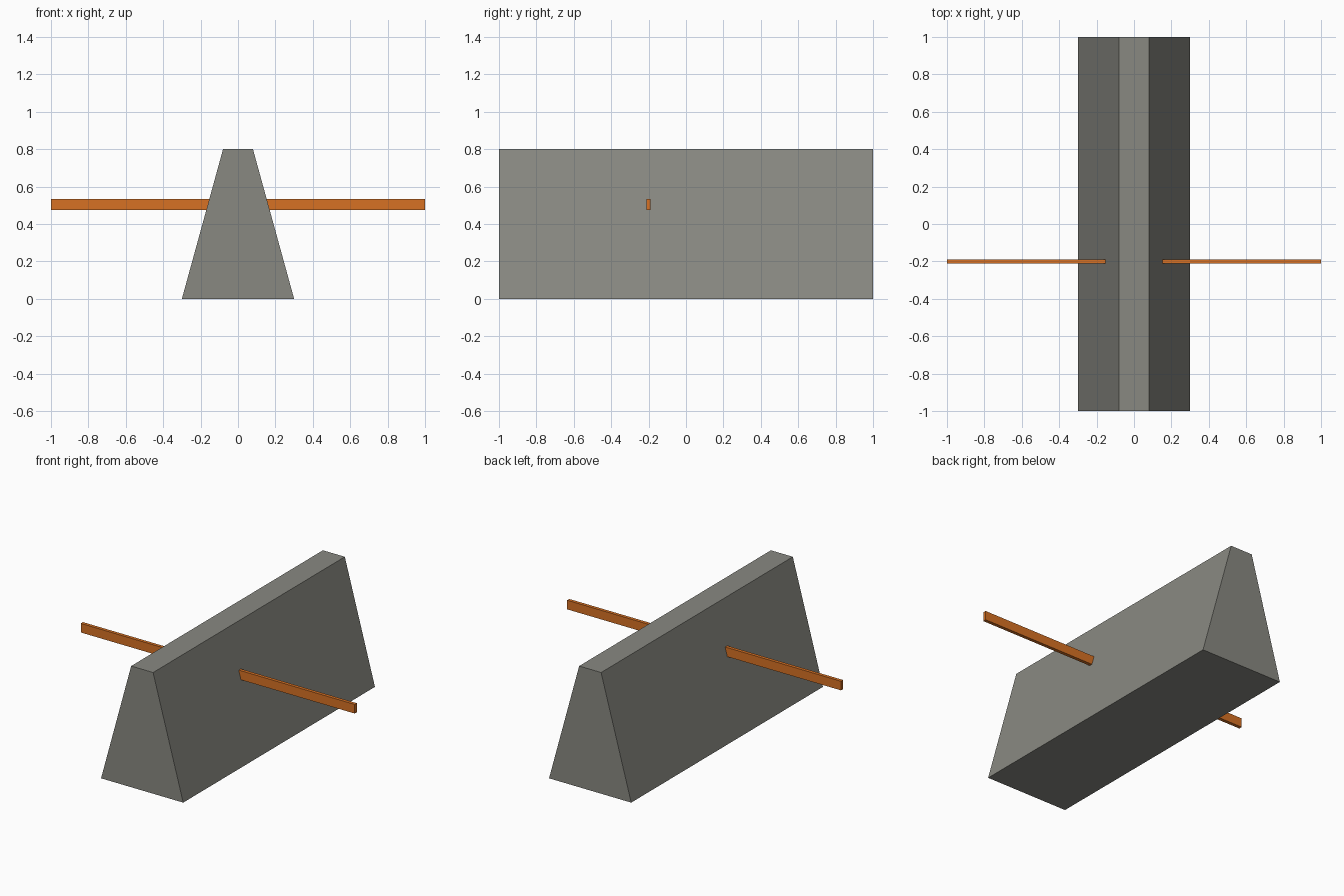
import bpy
import bmesh

if "Cube" in bpy.data.objects:
    bpy.data.objects.remove(bpy.data.objects["Cube"])


def material(name, rgb):
    mat = bpy.data.materials.new(name)
    mat.diffuse_color = (*rgb, 1.0)
    mat.use_nodes = True
    mat.node_tree.nodes["Principled BSDF"].inputs["Base Color"].default_value = mat.diffuse_color
    return mat


def extrude_profile(name, profile, y0, y1, mat):
    """Extrude an (x, z) outline along y into a closed solid."""
    bm = bmesh.new()
    face = bm.faces.new([bm.verts.new((x, y0, z)) for x, z in profile])
    result = bmesh.ops.extrude_face_region(bm, geom=[face])
    verts = [v for v in result["geom"] if isinstance(v, bmesh.types.BMVert)]
    bmesh.ops.translate(bm, verts=verts, vec=(0, y1 - y0, 0))
    bmesh.ops.recalc_face_normals(bm, faces=bm.faces)
    mesh = bpy.data.meshes.new(name)
    bm.to_mesh(mesh)
    bm.free()
    mesh.materials.append(mat)
    obj = bpy.data.objects.new(name, mesh)
    bpy.context.collection.objects.link(obj)
    return obj


stone = material("stone_grey", (0.25, 0.25, 0.222))
orange = material("rust_orange", (0.68, 0.165, 0.017))

# Tapered barrier body
extrude_profile("barrier_wall",
                [(-0.3, 0), (0.3, 0), (0.08, 0.8), (-0.08, 0.8)],
                -1.0, 1.0, stone)

# Thin bar passing straight through the wall
extrude_profile("cross_bar",
                [(-1, 0.474), (1, 0.474), (1, 0.534), (-1, 0.534)],
                -0.211, -0.189, orange)
